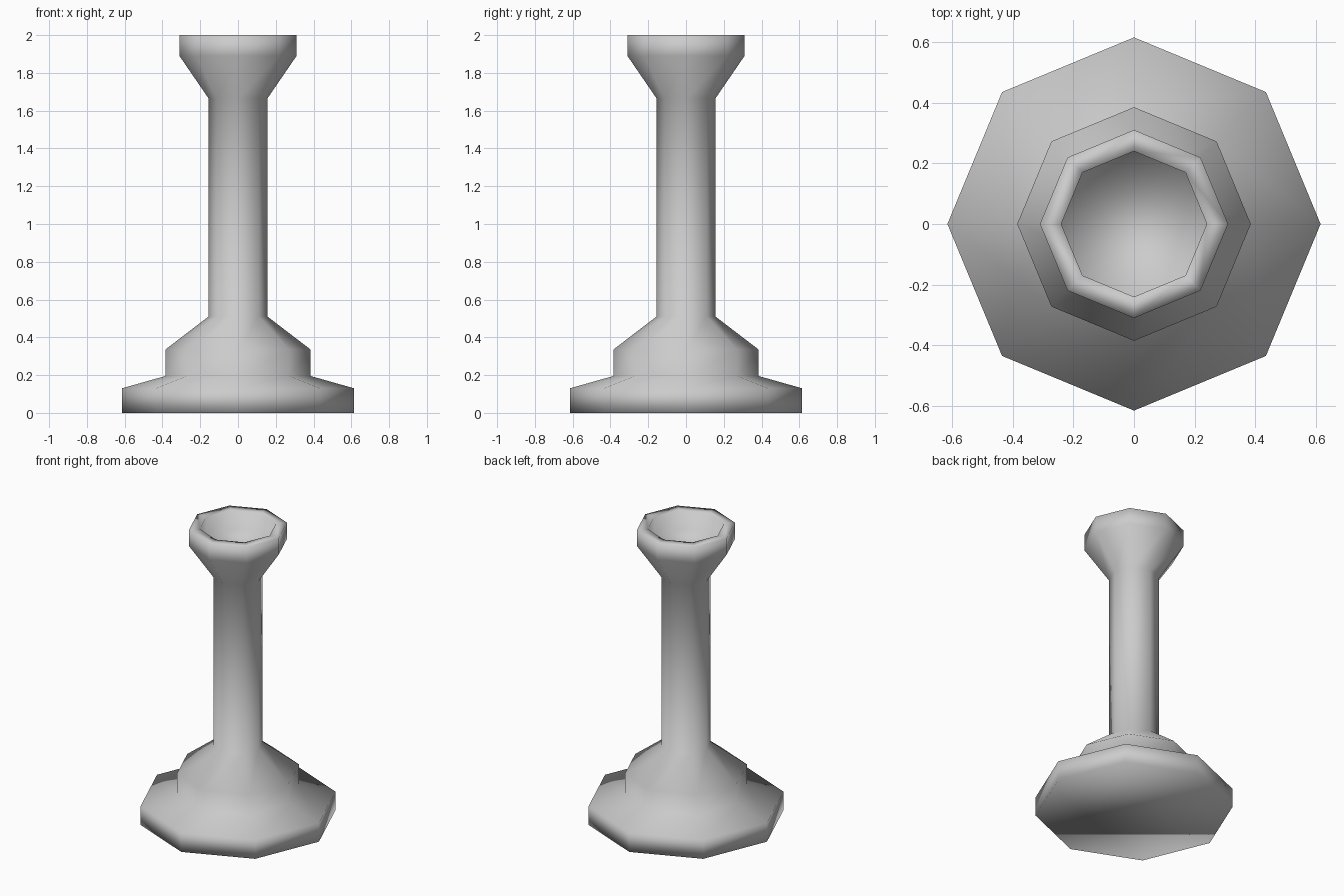
import bpy, bmesh, math

if "Cube" in bpy.data.objects:
    bpy.data.objects.remove(bpy.data.objects["Cube"])

SIDES = 8

def lathe(name, profile):
    """Revolve (radius, z) points into a closed octagonal solid."""
    bm = bmesh.new()
    rings = []
    for r, z in profile:
        rings.append([bm.verts.new((r * math.cos(2 * math.pi * i / SIDES),
                                    r * math.sin(2 * math.pi * i / SIDES), z))
                      for i in range(SIDES)])
    for a, b in zip(rings, rings[1:]):
        for i in range(SIDES):
            j = (i + 1) % SIDES
            bm.faces.new((a[i], a[j], b[j], b[i]))
    bm.faces.new(rings[0][::-1])
    bm.faces.new(rings[-1])
    bmesh.ops.recalc_face_normals(bm, faces=bm.faces)
    for f in bm.faces:
        f.smooth = True
    mesh = bpy.data.meshes.new(name)
    bm.to_mesh(mesh)
    bm.free()
    obj = bpy.data.objects.new(name, mesh)
    bpy.context.collection.objects.link(obj)
    return obj

# Foot, collar, shaft, flared cup and its recess in one continuous profile
lathe("pedestal_stand", [
    (0.615, 0.0), (0.615, 0.13),      # foot
    (0.385, 0.195), (0.385, 0.335),   # collar
    (0.156, 0.51), (0.156, 1.665),    # shaft
    (0.31, 1.89), (0.31, 2.0),        # flared cup
    (0.24, 2.0), (0.24, 1.87),        # rim and recess
])
